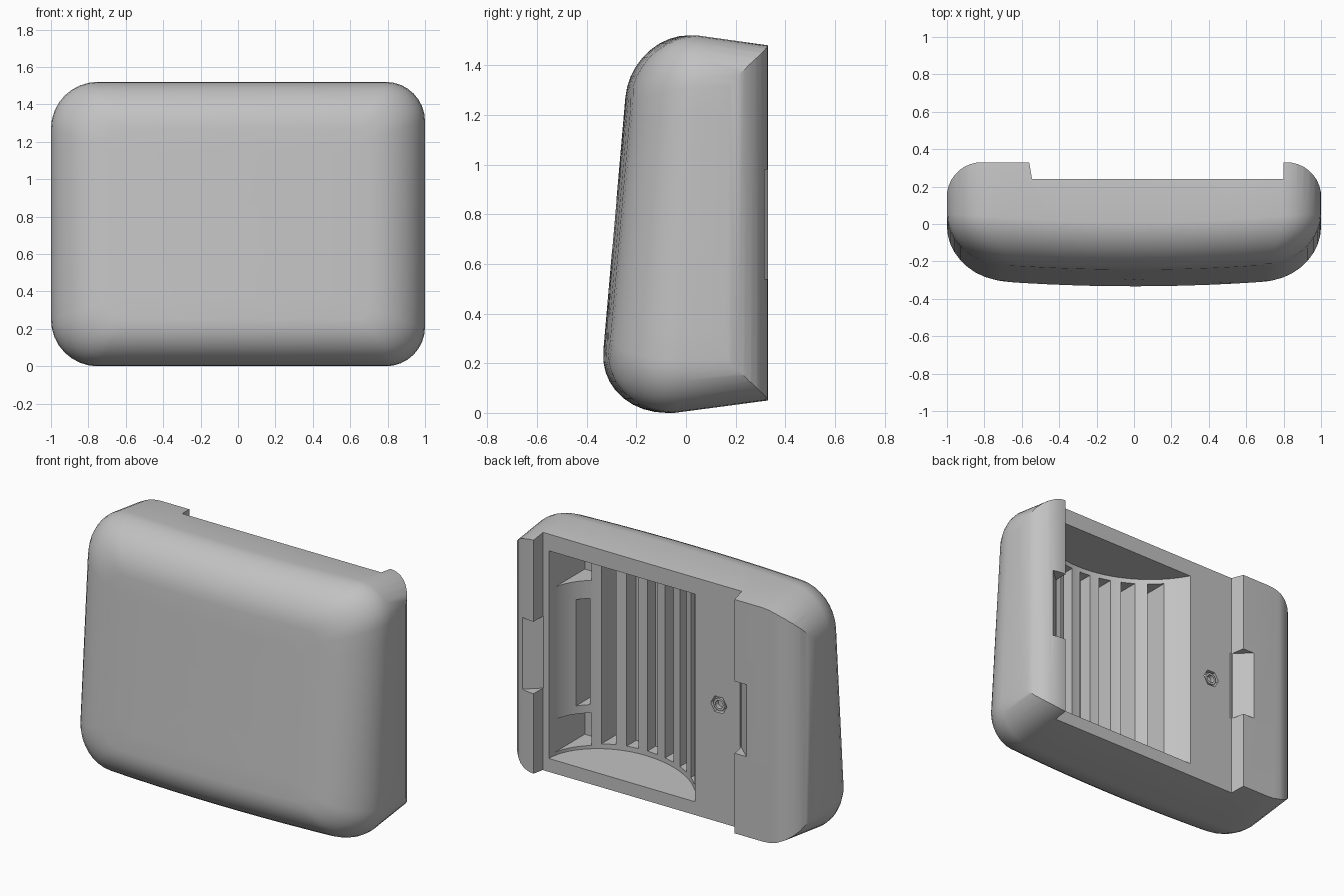
import bpy, bmesh, math

old = bpy.data.objects.get("Cube")
if old:
    bpy.data.objects.remove(old, do_unlink=True)

grey = bpy.data.materials.new("plain grey")
grey.use_nodes = True
COLOR = (0.54, 0.54, 0.54, 1)
grey.diffuse_color = COLOR
grey.node_tree.nodes["Principled BSDF"].inputs["Base Color"].default_value = COLOR


def finish(name, bm):
    bmesh.ops.recalc_face_normals(bm, faces=bm.faces)
    mesh = bpy.data.meshes.new(name)
    bm.to_mesh(mesh)
    bm.free()
    mesh.materials.append(grey)
    obj = bpy.data.objects.new(name, mesh)
    bpy.context.collection.objects.link(obj)
    return obj


def loft(name, rings):
    bm = bmesh.new()
    loops = [[bm.verts.new(p) for p in ring] for ring in rings]
    n = len(loops[0])
    for a, b in zip(loops, loops[1:]):
        for i in range(n):
            j = (i + 1) % n
            bm.faces.new((a[i], a[j], b[j], b[i]))
    bm.faces.new(loops[0])
    bm.faces.new(loops[-1])
    return finish(name, bm)


def upright(name, plan, span):
    return loft(name, [[(x, y, z) for x, y in plan] for z in span])


def box(name, x, y, span):
    return upright(name, [(x[0], y[0]), (x[1], y[0]), (x[1], y[1]), (x[0], y[1])], span)


def prism(name, sides, radius, x, z, y):
    pts = [(x + radius * math.cos(i * math.tau / sides),
            z + radius * math.sin(i * math.tau / sides)) for i in range(sides)]
    return loft(name, [[(px, depth, pz) for px, pz in pts] for depth in y])


def select(obj):
    bpy.ops.object.select_all(action='DESELECT')
    obj.select_set(True)
    bpy.context.view_layer.objects.active = obj


def boolean(target, cutter, operation='DIFFERENCE'):
    mod = target.modifiers.new("cut", 'BOOLEAN')
    mod.operation, mod.object, mod.solver = operation, cutter, 'EXACT'
    select(target)
    bpy.ops.object.modifier_apply(modifier=mod.name)
    bpy.data.objects.remove(cutter, do_unlink=True)


# Padded body: rounded rectangles stacked from the leaning, crowned front to the back
TOP = 1.52
DEPTH = 0.255
STEPS = 9
SIDE = 10


def body_y(x, z, rise):
    lean = 0.087 * (z - 0.25) - 0.028 * rise * (z - TOP / 2)
    return -0.333 + lean + 0.05 * x * x + DEPTH * rise


def outline(inset_x, inset_z):
    corners = []
    hw, lo, hi = 1 - inset_x, inset_z, TOP - inset_z
    for sx, sz, start in ((1, 1, 0), (-1, 1, 1), (-1, -1, 2), (1, -1, 3)):
        r = max((0.21 if sx > 0 else 0.25) - 0.6 * inset_z, 0.07)
        cx, cz = sx * (hw - r), (hi - r if sz > 0 else lo + r)
        angles = [(start + k / (STEPS - 1)) * math.pi / 2 for k in range(STEPS)]
        corners.append([(cx + r * math.cos(a), cz + r * math.sin(a)) for a in angles])
    pts = []
    for i, corner in enumerate(corners):
        pts += corner
        (x0, z0), (x1, z1) = corner[-1], corners[(i + 1) % 4][0]
        pts += [(x0 + (x1 - x0) * k / SIDE, z0 + (z1 - z0) * k / SIDE)
                for k in range(1, SIDE)]
    return pts


rings = [[(x, body_y(x, z, 0), z) for x, z in outline(ix, iz)]
         for ix, iz in ((0.85, 0.65), (0.65, 0.52), (0.45, 0.37))]
for k in range(STEPS + 1):
    a = math.pi / 2 * (1 - k / STEPS)
    ease = 1 - math.cos(a)
    rings.append([(x, body_y(x, z, 1 - math.sin(a)), z)
                  for x, z in outline(0.3 * ease, 0.25 * ease)])
rings.append([(x, 0.33, 0.05 + z * 1.43 / TOP) for x, z in outline(0, 0)])
body = loft("padded_body", rings)

# Round the back corners upright, meeting the top and bottom in a crease
plan = [(-1.1, -0.6), (1.1, -0.6), (1.1, 0.14)]
for sx in (1, -1):
    for k in range(STEPS + 1):
        a = math.pi / 2 * k / STEPS
        a = a if sx > 0 else math.pi / 2 - a
        plan.append((sx * (0.815 + 0.186 * math.cos(a)), 0.144 + 0.186 * math.sin(a)))
plan.append((-1.1, 0.14))
boolean(body, upright("rounding", plan, (-0.2, 1.8)), 'INTERSECT')

# Wide channel down the back, with a wedge-shaped notch in each side strip
channel = [(-0.545, 0.24), (0.8, 0.24), (0.8, 0.5), (-0.59, 0.5)]
boolean(body, upright("channel", channel, (-0.2, 1.8)))
for edge, outer in ((-0.535, -0.64), (0.795, 0.9)):
    wedge = [(edge, 0.236), (outer, 0.33), (outer, 0.5), (edge, 0.5)]
    boolean(body, upright("notch", wedge, (0.54, 0.98)))

# Pocket with an arched floor, gentle on one side and steep on the other
APEX, DROP, HALF, RADIUS = 0.35, 0.34, 0.41, 0.665


def floor_y(x):
    if x > APEX:
        return 0.24 - DROP * math.sqrt(max(0, 1 - ((x - APEX) / HALF) ** 2))
    return 0.24 - DROP + RADIUS - math.sqrt(RADIUS ** 2 - (x - APEX) ** 2)


ARC = 18
stations = [APEX - 0.584 * (1 - k / ARC) for k in range(ARC)]
stations += [APEX + HALF * math.sin(math.pi / 2 * k / ARC) for k in range(ARC + 1)]
arch = [(x, floor_y(x)) for x in stations]
arch += [(0.76, 0.3), (-0.234, 0.3)]
boolean(body, upright("pocket", arch, (0.12, 1.39)))

# Upright vent slots in the pocket floor, one of them short
for k in range(6):
    x = 0.595 - 0.132 * k
    boolean(body, box("slot", (x - 0.072, x), (-0.18, 0.22), (0.15, 1.36)))
boolean(body, box("short_slot", (0.645, 0.7), (-0.16, 0.22), (0.39, 1.04)))

# Corner recesses beside the slots
for span in ((0.14, 0.34), (1.15, 1.375)):
    boolean(body, box("recess", (0.64, 0.755), (-0.1, 0.235), span))

# Hexagonal nut seat with a hollow fastener
boolean(body, prism("nut_seat", 6, 0.055, -0.39, 0.756, (0.21, 0.3)))
nut = prism("fastener", 24, 0.038, -0.39, 0.756, (0.19, 0.236))
boolean(nut, prism("bore", 24, 0.025, -0.39, 0.756, (0.2, 0.3)))

for obj in (body, nut):
    select(obj)
    bpy.ops.object.shade_smooth_by_angle(angle=math.radians(30))
